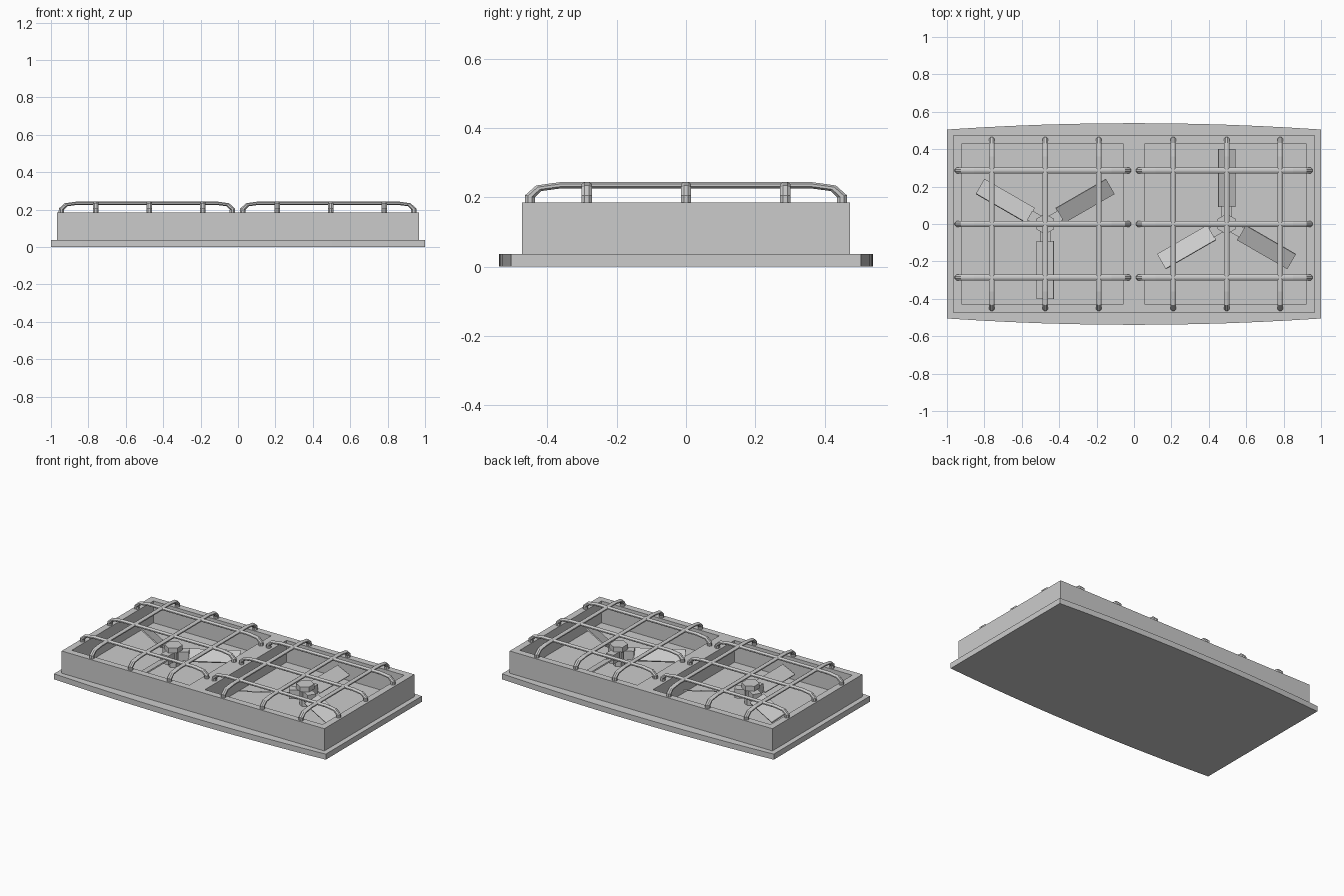
import bpy, bmesh, math
from mathutils import Matrix, Vector

if "Cube" in bpy.data.objects:
    bpy.data.objects.remove(bpy.data.objects["Cube"])

grey = bpy.data.materials.new("light grey metal")
grey.diffuse_color = (0.6, 0.6, 0.6, 1)
grey.use_nodes = True
grey.node_tree.nodes["Principled BSDF"].inputs["Base Color"].default_value = grey.diffuse_color


def finish(name, bm):
    bmesh.ops.recalc_face_normals(bm, faces=bm.faces)
    me = bpy.data.meshes.new(name)
    bm.to_mesh(me)
    bm.free()
    me.materials.append(grey)
    ob = bpy.data.objects.new(name, me)
    bpy.context.collection.objects.link(ob)
    return ob


def add_box(bm, lo, hi, matrix=Matrix()):
    lo, hi = Vector(lo), Vector(hi)
    size = hi - lo
    m = matrix @ Matrix.Translation((lo + hi) / 2) @ Matrix.Diagonal((*size, 1))
    bmesh.ops.create_cube(bm, size=1, matrix=m)


# Base plate with gently bowed front and back edges
bm = bmesh.new()
N = 12
xs = [-1 + 2 * i / N for i in range(N + 1)]
edge = [(x, -0.505 - 0.034 * (1 - x * x)) for x in xs]
outline = edge + [(-x, -y) for x, y in edge]
face = bm.faces.new([bm.verts.new((x, y, 0)) for x, y in outline])
ext = bmesh.ops.extrude_face_region(bm, geom=[face])
bmesh.ops.translate(bm, vec=(0, 0, 0.037),
                    verts=[v for v in ext["geom"] if isinstance(v, bmesh.types.BMVert)])
finish("base_plate", bm)

# Housing: grid of top and floor cells with two open wells
bm = bmesh.new()
gx = [-0.967, -0.923, -0.057, 0.057, 0.923, 0.967]
gy = [-0.473, -0.429, 0.429, 0.473]
top, floor = 0.185, 0.04
cells = []
for i in range(5):
    for j in range(3):
        well = j == 1 and i in (1, 3)
        cells.append((i, j, well))
        z = floor if well else top
        bm.faces.new([bm.verts.new((gx[a], gy[b], z)) for a, b in
                      ((i, j), (i + 1, j), (i + 1, j + 1), (i, j + 1))])


def wall(x0, y0, x1, y1, z0, flip=False):
    pts = [(x0, y0, z0), (x1, y1, z0), (x1, y1, top), (x0, y0, top)]
    bm.faces.new([bm.verts.new(p) for p in (reversed(pts) if flip else pts)])


def ring(x0, x1, y0, y1, z0, flip=False):
    wall(x0, y0, x1, y0, z0, flip)
    wall(x1, y0, x1, y1, z0, flip)
    wall(x1, y1, x0, y1, z0, flip)
    wall(x0, y1, x0, y0, z0, flip)


ring(gx[0], gx[5], gy[0], gy[3], 0.037)
ring(gx[1], gx[2], gy[1], gy[2], floor, True)
ring(gx[3], gx[4], gy[1], gy[2], floor, True)
bmesh.ops.remove_doubles(bm, verts=bm.verts, dist=0.0005)
bm.verts.ensure_lookup_table()
housing = finish("housing", bm)


# Guard bar: eight-sided rod with bent ends, slightly flattened
def guard_bar(name, centre, half, along_x):
    prof = [(half, 0.18), (half, 0.203), (half - 0.025, 0.226), (half - 0.09, 0.235)]
    path = [(-s, z) for s, z in prof] + [(s, z) for s, z in reversed(prof)]
    flat = 0.62
    bm = bmesh.new()
    rings = []
    for k, (s, z) in enumerate(path):
        a, b = path[max(k - 1, 0)], path[min(k + 1, len(path) - 1)]
        t = Vector((b[0] - a[0], (b[1] - a[1]) / flat)).normalized()
        loop = []
        for n in range(8):
            ang = math.tau * (n + 0.5) / 8
            u, w = 0.016 * math.cos(ang), 0.016 * math.sin(ang)
            p, q = s - t.y * w, z + t.x * w * flat
            xy = (p, u) if along_x else (u, p)
            loop.append(bm.verts.new((centre[0] + xy[0], centre[1] + xy[1], q)))
        rings.append(loop)
    for r0, r1 in zip(rings, rings[1:]):
        for n in range(8):
            bm.faces.new((r0[n], r0[(n + 1) % 8], r1[(n + 1) % 8], r1[n]))
    bm.faces.new(rings[0])
    bm.faces.new(rings[-1])
    finish(name, bm)


# Fan: hexagonal hub, three stubs and three pitched blades
def fan(name, x, start):
    place = Matrix.Translation((x, 0, 0))
    bm = bmesh.new()
    for radius, z0, z1 in ((0.055, 0.145, 0.178), (0.035, floor, 0.145)):
        bmesh.ops.create_cone(bm, cap_ends=True, segments=6, radius1=radius, radius2=radius,
                              depth=z1 - z0,
                              matrix=place @ Matrix.Translation((0, 0, (z0 + z1) / 2)))
    finish(name + "_hub", bm)
    bm = bmesh.new()
    for k in range(3):
        turn = place @ Matrix.Rotation(math.radians(start + 120 * k), 4, "Z")
        add_box(bm, (0.03, -0.028, 0.085), (0.095, 0.028, 0.145), turn)
        pitch = turn @ Matrix.Translation((0, 0, 0.112)) @ Matrix.Rotation(math.radians(25), 4, "X")
        add_box(bm, (0.09, -0.05, -0.004), (0.402, 0.05, 0.004), pitch)
    finish(name + "_blades", bm)


for side, cx, start in (("left", -0.487, 30), ("right", 0.483, 90)):
    mid = cx + 0.012
    for k in (-1, 0, 1):
        guard_bar(f"{side}_long_bar_{k + 2}", (cx, 0.286 * k), 0.457, True)
        guard_bar(f"{side}_cross_bar_{k + 2}", (mid + 0.286 * k, 0), 0.45, False)
    fan(side + "_fan", mid, start)
